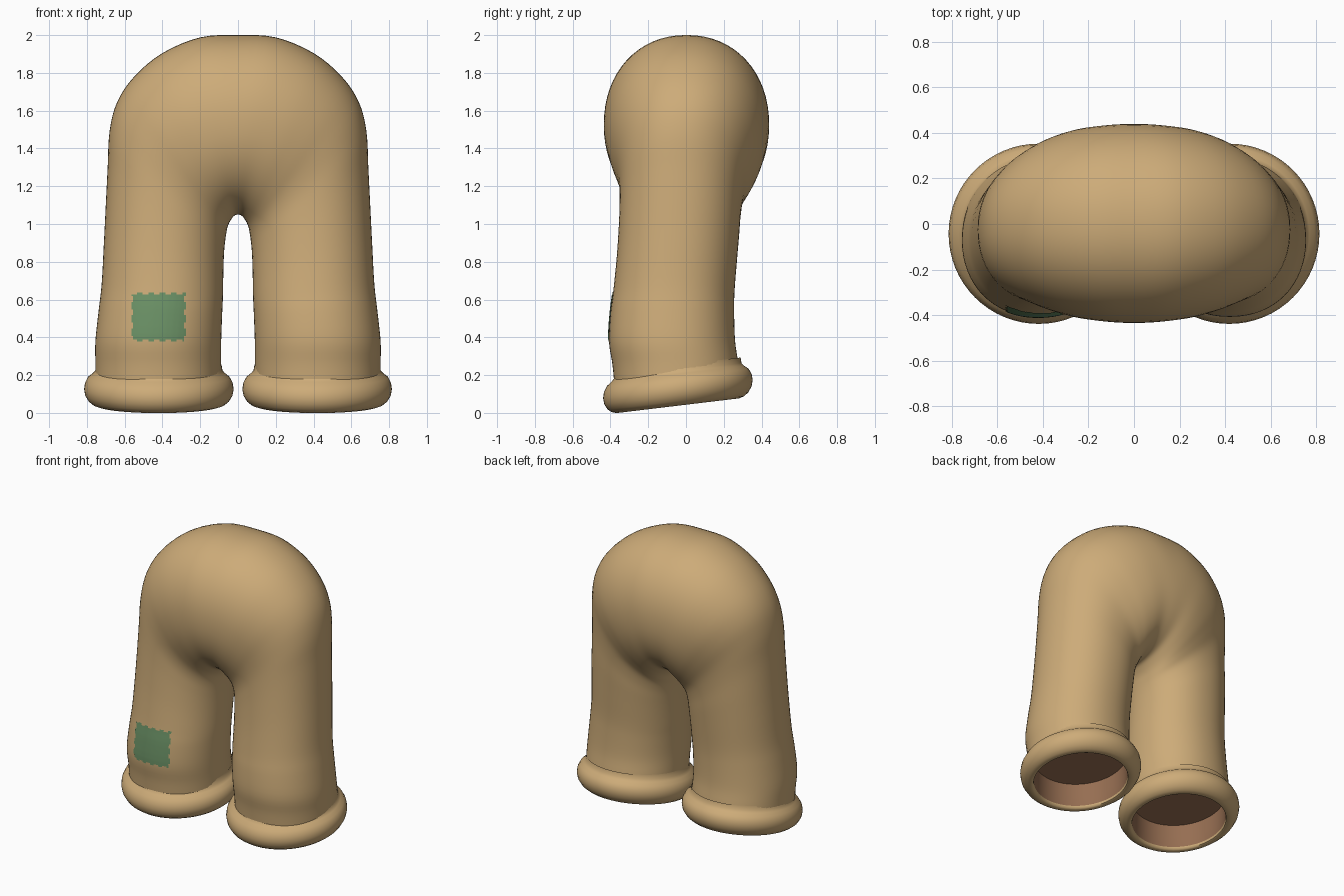
import bpy, bmesh, math
from mathutils import Vector
from mathutils.bvhtree import BVHTree

if "Cube" in bpy.data.objects:
    bpy.data.objects.remove(bpy.data.objects["Cube"])


def material(name, rgb):
    m = bpy.data.materials.new(name)
    m.diffuse_color = (*rgb, 1)
    m.use_nodes = True
    m.node_tree.nodes["Principled BSDF"].inputs["Base Color"].default_value = m.diffuse_color
    return m


TAN = material("tan cloth", (0.61, 0.41, 0.19))
GREEN = material("green patch", (0.15, 0.29, 0.135))
BROWN = material("brown lining", (0.305, 0.156, 0.084))
SIDES = 64


def finish(name, bm, mats, angle=50):
    me = bpy.data.meshes.new(name)
    bm.to_mesh(me)
    ob = bpy.data.objects.new(name, me)
    bpy.context.collection.objects.link(ob)
    for m in mats:
        me.materials.append(m)
    bpy.ops.object.select_all(action='DESELECT')
    ob.select_set(True)
    bpy.context.view_layer.objects.active = ob
    bpy.ops.object.shade_smooth_by_angle(angle=math.radians(angle))
    return ob


def loft(bm, rings):
    loops = [[bm.verts.new(p) for p in r] for r in rings]
    faces = []
    for a, b in zip(loops, loops[1:]):
        for i in range(SIDES):
            j = (i + 1) % SIDES
            faces.append(bm.faces.new((a[i], a[j], b[j], b[i])))
    return loops, faces


def spow(v, e):
    return math.copysign(abs(v) ** e, v)


# Trousers: one tube bent over the crotch.
# Section: outer x, outer z, inner x, inner z, front y, back y
half = [
    (0.00, 2.000, 0.000, 1.050, -0.435, 0.440),
    (0.20, 1.988, 0.022, 1.042, -0.430, 0.435),
    (0.40, 1.905, 0.042, 1.015, -0.415, 0.420),
    (0.55, 1.780, 0.055, 0.985, -0.390, 0.390),
    (0.64, 1.645, 0.062, 0.950, -0.365, 0.350),
    (0.68, 1.490, 0.068, 0.910, -0.352, 0.312),
    (0.69, 1.300, 0.073, 0.860, -0.352, 0.292),
    (0.70, 1.100, 0.076, 0.800, -0.358, 0.282),
    (0.71, 0.900, 0.078, 0.720, -0.368, 0.270),
    (0.722, 0.680, 0.080, 0.610, -0.385, 0.257),
    (0.738, 0.540, 0.084, 0.520, -0.400, 0.255),
    (0.755, 0.380, 0.089, 0.380, -0.408, 0.260),
    (0.755, 0.260, 0.090, 0.260, -0.390, 0.277),
    (0.755, 0.160, 0.090, 0.160, -0.380, 0.285),
]
path = [(-a, b, -c, d, e, f) for a, b, c, d, e, f in reversed(half[1:])] + half


def catmull(p, q, r, s, t):
    return [0.5 * (2 * b + (c - a) * t + (2 * a - 5 * b + 4 * c - d) * t * t
                   + (3 * b - a - 3 * c + d) * t ** 3) for a, b, c, d in zip(p, q, r, s)]


def section(v):
    xo, zo, xi, zi, yf, yb = v
    pts = []
    for i in range(SIDES):
        a = 2 * math.pi * i / SIDES
        u = 0.5 + 0.5 * spow(math.cos(a), 0.94)
        w = spow(math.sin(a), 0.94)
        y = (yf + yb) / 2 + (yb - yf) / 2 * w
        pts.append((xi + (xo - xi) * u, y, zi + (zo - zi) * u))
    return pts


rings = []
for k in range(len(path) - 1):
    p, s = path[max(k - 1, 0)], path[min(k + 2, len(path) - 1)]
    for t in range(4):
        rings.append(section(catmull(p, path[k], path[k + 1], s, t / 4)))
rings.append(section(path[-1]))
bm = bmesh.new()
loft(bm, rings)
bmesh.ops.recalc_face_normals(bm, faces=bm.faces)
tree = BVHTree.FromBMesh(bm)
finish("trousers", bm, [TAN], 80)

# Cuffs: tilted rolled hems with a recessed lining; profile is radius, height
hem = [(0.332, 0.215), (0.337, 0.185), (0.352, 0.168), (0.375, 0.150), (0.391, 0.120),
       (0.396, 0.088), (0.390, 0.055), (0.372, 0.025), (0.350, 0.008), (0.325, 0.000),
       (0.310, 0.006), (0.306, 0.020), (0.304, 0.100), (0.302, 0.180)]
for side, label in ((-1, "left"), (1, "right")):
    bm = bmesh.new()
    rings = []
    for r, h in hem:
        ring = []
        for i in range(SIDES):
            a = 2 * math.pi * i / SIDES
            y = -0.043 + r * math.sin(a)
            ring.append((side * 0.419 + r * math.cos(a), y, h + 0.12 * (y + 0.36)))
        rings.append(ring)
    loops, faces = loft(bm, rings)
    for f in faces[-2 * SIDES:]:
        f.material_index = 1
    cap = bm.faces.new(loops[-1])
    cap.material_index = 1
    bmesh.ops.recalc_face_normals(bm, faces=bm.faces)
    if faces[5 * SIDES].normal.dot(Vector((side, 0, 0))) * side < 0:
        bmesh.ops.reverse_faces(bm, faces=bm.faces)
    finish(label + "_cuff", bm, [TAN, BROWN])

# Knee patch: ragged cloth laid on the front of one leg
NX, NZ = 29, 26
bm = bmesh.new()
grid = {}
for i in range(NX + 1):
    for j in range(NZ + 1):
        x, z = -0.565 + 0.29 * i / NX, 0.378 + 0.26 * j / NZ
        hit = tree.ray_cast(Vector((x, -2, z)), Vector((0, 1, 0)))[0]
        grid[i, j] = bm.verts.new(hit + Vector((0, -0.005, 0)))
for i in range(NX):
    for j in range(NZ):
        edge_x, edge_z = i in (0, NX - 1), j in (0, NZ - 1)
        if (edge_x and j % 7 < 3) or (edge_z and i % 6 < 3):
            continue
        bm.faces.new((grid[i, j], grid[i + 1, j], grid[i + 1, j + 1], grid[i, j + 1]))
bmesh.ops.delete(bm, geom=[v for v in bm.verts if not v.link_faces], context='VERTS')
finish("knee_patch", bm, [GREEN])
